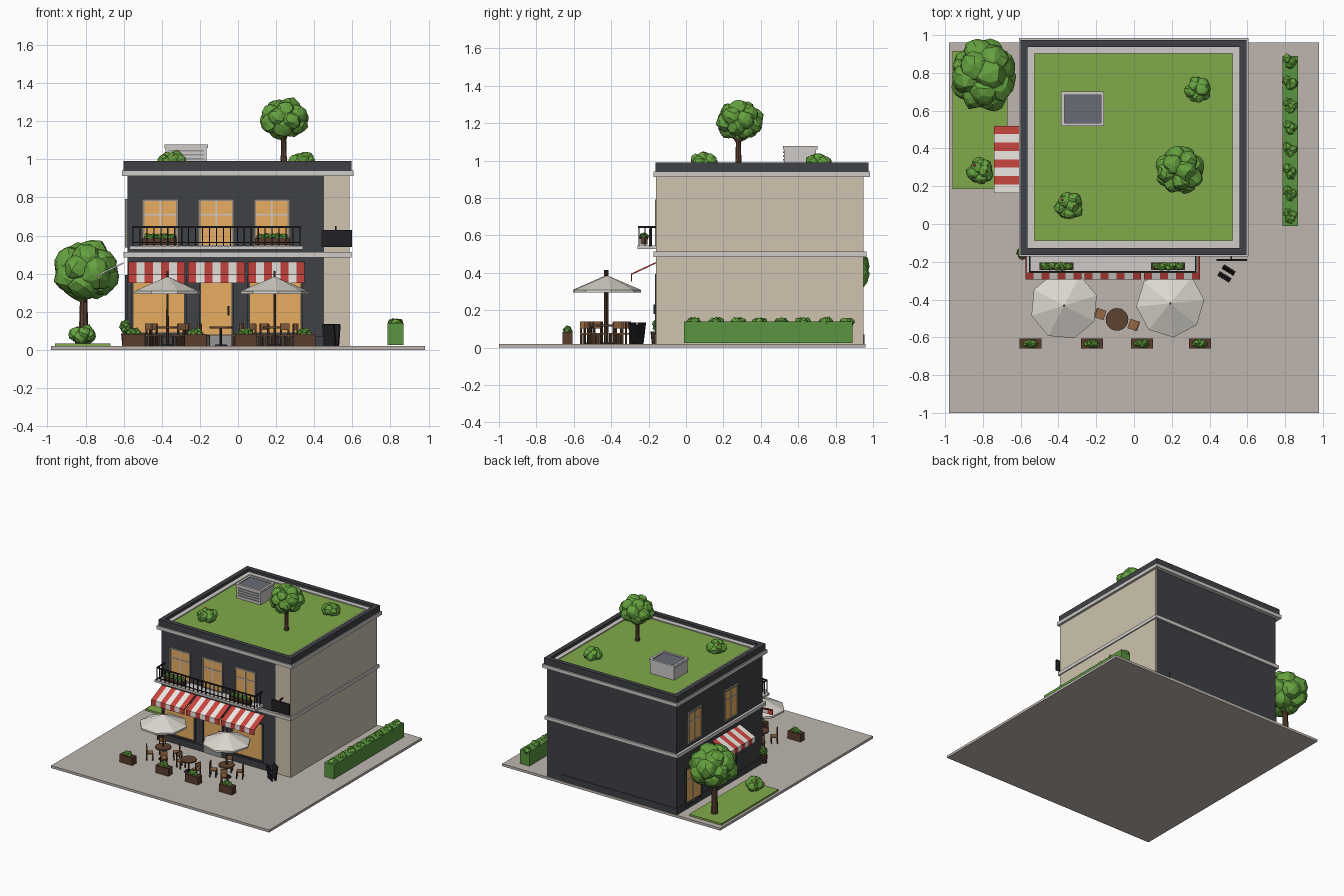
import bpy, bmesh, math, random
from mathutils import Matrix, Vector

if "Cube" in bpy.data.objects:
    bpy.data.objects.remove(bpy.data.objects["Cube"])

random.seed(4)
MATS = {}
COL = dict(dark=(.05, .052, .06), beige=(.62, .55, .43), trim=(.62, .6, .58), pave=(.52, .47, .43),
           grass=(.22, .4, .07), leaf=(.13, .36, .05), hedge=(.1, .3, .05), bark=(.11, .055, .03),
           wood=(.3, .14, .06), box=(.1, .045, .025), glass=(.8, .42, .12), frame=(.3, .27, .24),
           red=(.6, .06, .05), white=(.85, .82, .78), black=(.015, .015, .018), canvas=(.72, .69, .63),
           grey=(.3, .3, .31), slate=(.14, .15, .18))

def mat(k):
    if k not in MATS:
        MATS[k] = bpy.data.materials.new(k)
        MATS[k].diffuse_color = (*COL[k], 1)
    return MATS[k]

def finish(bm, name, col):
    me = bpy.data.meshes.new(name)
    bm.normal_update()
    bm.to_mesh(me)
    bm.free()
    me.materials.append(mat(col))
    ob = bpy.data.objects.new(name, me)
    bpy.context.collection.objects.link(ob)
    return ob

def boxes(name, col, items, M=Matrix()):
    """items: (x0, x1, y0, y1, z0, z1)"""
    bm = bmesh.new()
    for a in items:
        c = Vector(((a[0] + a[1]) / 2, (a[2] + a[3]) / 2, (a[4] + a[5]) / 2))
        S = Matrix.Diagonal((a[1] - a[0], a[3] - a[2], a[5] - a[4], 1))
        bmesh.ops.create_cube(bm, size=1, matrix=M @ Matrix.Translation(c) @ S)
    return finish(bm, name, col)

def ring(x0, x1, y0, y1, z0, z1, t):
    return [(x0, x1, y0, y0 + t, z0, z1), (x0, x1, y1 - t, y1, z0, z1),
            (x0, x0 + t, y0 + t, y1 - t, z0, z1), (x1 - t, x1, y0 + t, y1 - t, z0, z1)]

def cone(name, col, x, y, z0, z1, r0, r1, n=12):
    bm = bmesh.new()
    bmesh.ops.create_cone(bm, cap_ends=True, segments=n, radius1=r0, radius2=r1, depth=z1 - z0,
                          matrix=Matrix.Translation((x, y, (z0 + z1) / 2)))
    return finish(bm, name, col)

def blobs(name, col, c, rad, n, r):
    """Leaf clumps spread over an ellipsoid."""
    bm = bmesh.new()
    for i in range(n):
        w = 1 - 2 * (i + .5) / n
        s, a = math.sqrt(1 - w * w), i * 2.4
        d = Vector((s * math.cos(a), s * math.sin(a), w))
        p = Vector([c[k] + d[k] * (rad[k] - r) for k in range(3)])
        R = Matrix.Rotation(random.uniform(0, 6), 4, Vector((random.random(), random.random(), .5)))
        g = bmesh.ops.create_icosphere(bm, subdivisions=1 if r < .03 else 2, radius=r * random.uniform(.9, 1.12),
                                       matrix=Matrix.Translation(p) @ R)
        for v in g['verts']:
            v.co += Vector([random.uniform(-.1, .1) * r for _ in range(3)])
    return finish(bm, name, col)

# Ground and lawn
boxes("paving", "pave", [(-.98, .98, -1, .96, 0, .02)])
boxes("side_lawn", "grass", [(-.96, -.67, .185, .915, .02, .034)])

# Building shell
boxes("walls", "dark", [(-.58, .58, -.155, .95, .02, .93)])
boxes("plinth", "dark", [(-.588, .45, -.163, .955, .02, .07)])
boxes("beige_cladding", "beige", [(.45, .586, -.16, -.1, .02, .92), (.57, .586, -.1, .95, .02, .92)])
boxes("trim_bands", "trim", [(-.6, .595, -.173, .965, .485, .513), (-.61, .605, -.173, .985, .912, .94)])
boxes("parapet", "dark", ring(-.6, .595, -.163, .975, .94, .99, .037))
boxes("roof_kerb", "trim", ring(-.565, .56, -.126, .94, .94, .968, .038))
boxes("roof_lawn", "grass", [(-.53, .525, -.09, .905, .93, .96)])

# Rooftop unit
boxes("roof_unit", "trim", [(-.38, -.165, .525, .695, .96, 1.06)] + ring(-.387, -.158, .518, .702, 1.06, 1.078, .018))
boxes("unit_lid", "slate", [(-.37, -.175, .535, .685, 1.06, 1.07)])
boxes("unit_slats", "grey", [(-.365, -.18, .519, .526, z, z + .008) for z in (.98, 1.0, 1.02, 1.04)])

# Windows and doors, drawn in wall frames (outward is -y)
FRONT = Matrix.Translation((0, -.155, 0))
LEFT = Matrix.Translation((-.58, 0, 0)) @ Matrix.Rotation(-math.pi / 2, 4, 'Z')

def window(name, M, cx, w, z0, z1, frame="frame", bars=True):
    x0, x1, zb = cx - w / 2, cx + w / 2, z0 + (z1 - z0) * .67
    boxes(name + "_glass", "glass", [(x0, x1, -.005, .01, z0, z1)], M)
    t = .012
    boxes(name + "_frame", frame, [(x0 - t, x1 + t, -.012, .01, z1, z1 + t), (x0 - t, x1 + t, -.012, .01, z0 - t, z0),
                                   (x0 - t, x0, -.012, .01, z0, z1), (x1, x1 + t, -.012, .01, z0, z1)], M)
    if bars:
        boxes(name + "_bars", "trim", [(cx - .004, cx + .004, -.009, 0, z0, z1), (x0, x1, -.009, 0, zb, zb + .008)], M)

for i, cx in enumerate((-.408, -.115, .178)):
    window(f"upper_window_{i}", FRONT, cx, .165, .55, .78)
for i, cx in enumerate((-.415, .195)):
    window(f"shop_window_{i}", FRONT, cx, .265, .09, .38, "dark", False)
window("front_door", FRONT, -.113, .16, .08, .37, "dark", False)
boxes("door_step", "grey", [(-.19, -.03, -.168, -.15, .02, .075)])
boxes("door_handle", "black", [(-.055, -.045, -.175, -.155, .18, .23)])
for i, cx in enumerate((-.72, -.26)):
    window(f"side_window_{i}", LEFT, cx, .155, .55, .78)
window("side_door", LEFT, -.74, .19, .05, .34, "dark")
window("side_shop_window", LEFT, -.34, .28, .09, .38, "dark", False)

# Striped awnings
def awning(name, M, x0, x1, n):
    prof = [(0, .46), (-.14, .395), (-.14, .352), (-.134, .352), (-.134, .389), (0, .452)]
    w = (x1 - x0) / n
    for k, col in enumerate(("red", "white")):
        bm = bmesh.new()
        for i in range(k, n, 2):
            a, b = [[bm.verts.new(M @ Vector((x0 + j * w, y, z))) for y, z in prof] for j in (i, i + 1)]
            for q in range(6):
                bm.faces.new((a[q], a[q - 1], b[q - 1], b[q]))
            for s in (a, b):
                bm.faces.new((s[0], s[1], s[4], s[5]))
                bm.faces.new(s[1:5])
        bmesh.ops.recalc_face_normals(bm, faces=bm.faces)
        finish(bm, f"{name}_{col}", col)

for i, x in enumerate((-.575, -.262, .052)):
    awning(f"front_awning_{i}", FRONT, x, x + .298, 7)
awning("side_awning", LEFT @ Matrix.Translation((0, -.02, 0)), -.52, -.165, 8)

# Balcony with railing and flower boxes
boxes("balcony_floor", "trim", [(-.57, .34, -.26, -.155, .527, .545)])
rail = [(-.555, .33, -.256, -.248, .64, .65), (-.555, .33, -.255, -.249, .56, .565)]
rail += [(x, x + .008, -.256, -.155, .64, .65) for x in (-.555, .322)]
rail += [(x - .003, x + .003, -.255, -.249, .545, .645) for x in [-.551 + .0365 * i for i in range(25)]]
rail += [(x - .003, x + .003, y - .003, y + .003, .545, .645) for x in (-.551, .326) for y in (-.22, -.185)]
boxes("balcony_railing", "black", rail)
boxes("balcony_boxes", "box", [(x, x + .18, -.243, -.205, .55, .588) for x in (-.5, .09)])
for i, x in enumerate((-.41, .18)):
    blobs(f"balcony_plants_{i}", "leaf", (x, -.224, .592), (.092, .025, .022), 16, .019)

# Hanging sign and standing board
boxes("hanging_sign", "black", [(.438, .598, -.197, -.185, .54, .63), (.51, .518, -.195, -.155, .642, .65),
                                (.51, .518, -.194, -.188, .625, .65)])
for s in (-1, 1):
    boxes("standing_board", "black", [(-.036, .036, -.005, .005, 0, .115)],
          Matrix.Translation((.49, -.262, .02)) @ Matrix.Rotation(-.55, 4, 'Z')
          @ Matrix.Translation((0, s * .014, 0)) @ Matrix.Rotation(-s * .14, 4, 'X'))

# Tables, chairs and umbrellas
def chair(x, y, ang):
    M = Matrix.Translation((x, y, .02)) @ Matrix.Rotation(ang, 4, 'Z')
    boxes("chair_seat", "wood", [(-.026, .026, -.026, .026, .05, .058), (.021, .027, -.026, .026, .083, .118)], M)
    boxes("chair_legs", "bark", [(a - .004, a + .004, b - .004, b + .004, 0, .05 if a < 0 else .115)
                                 for a in (-.022, .022) for b in (-.022, .022)], M)

def table(x, y, angles, dist):
    cone("table_top", "bark", x, y, .112, .122, .06, .06, 20)
    cone("table_post", "black", x, y, .02, .112, .006, .006, 8)
    cone("table_foot", "black", x, y, .02, .027, .035, .03, 12)
    for a in angles:
        chair(x + dist * math.cos(a), y + dist * math.sin(a), a)

table(-.09, -.505, (2.83, -.32), .093)
for x, y, rot in ((-.37, -.432, .3), (.192, -.42, .1)):
    table(x, y, [rot + .35 + i * math.pi / 2 for i in range(4)], .1)
    cone("umbrella_pole", "bark", x, y, .02, .415, .007, .006, 8)
    bm = bmesh.new()
    tip = bm.verts.new((x, y, .385))
    rings = [[bm.verts.new((x + .181 * math.cos(rot + i * math.pi / 4), y + .181 * math.sin(rot + i * math.pi / 4), z))
              for i in range(8)] for z in (.308, .294)]
    low = bm.verts.new((x, y, .375))
    for i in range(8):
        j = (i + 1) % 8
        bm.faces.new((tip, rings[0][i], rings[0][j]))
        bm.faces.new((rings[0][i], rings[1][i], rings[1][j], rings[0][j]))
        bm.faces.new((low, rings[1][j], rings[1][i]))
    finish(bm, "umbrella_canopy", "canvas")

# Planters along the terrace
for x in (-.547, -.222, .043, .35):
    boxes("planter", "box", [(x - .058, x + .058, -.66, -.607, .02, .082)])
    blobs("planter_plant", "leaf", (x, -.633, .088), (.045, .026, .03), 9, .018)

# Corner pot
cone("corner_pot", "box", -.59, -.165, .02, .085, .018, .025, 10)
blobs("corner_shrub", "leaf", (-.592, -.15, .12), (.034, .034, .042), 9, .02)

# Hedge
boxes("hedge", "hedge", [(.785, .868, -.01, .89, .025, .14)])
for i in range(8):
    blobs("hedge_tuft", "leaf", (.826, .045 + .1165 * i, .135), (.046, .05, .03), 3, .028)

# Trees and bushes
def tree(name, x, y, z0, c, rad, n, r):
    cone(name + "_trunk", "bark", x, y, z0, c[2], r * .33, r * .18, 8)
    for a in (.4, 2.6, 4.4):
        boxes(name + "_branch", "bark", [(-.006, .006, -.006, .006, 0, rad[2] * .9)],
              Matrix.Translation((x, y, c[2] - rad[2] * 1.1)) @ Matrix.Rotation(a, 4, 'Z') @ Matrix.Rotation(.6, 4, 'X'))
    blobs(name + "_crown", "leaf", c, rad, n, r)

tree("garden_tree", -.81, .79, .02, (-.797, .79, .415), (.182, .202, .165), 18, .082)
tree("roof_tree", .24, .28, .95, (.243, .285, 1.212), (.137, .134, .112), 18, .054)
for i, (x, y, z, r) in enumerate(((-.81, .28, .078, .075), (-.345, .095, .992, .08), (.34, .71, .988, .074))):
    blobs(f"bush_{i}", "leaf", (x, y, z), (r, r, .053), 10, .036)
    if i < 2:
        blobs(f"berries_{i}", "red", (x, y, z + .01), (r * .9, r * .9, .052), 9, .008)

for m in bpy.data.materials:
    if m.users and not m.is_grease_pencil:
        m.use_nodes = True
        m.node_tree.nodes["Principled BSDF"].inputs["Base Color"].default_value = m.diffuse_color
